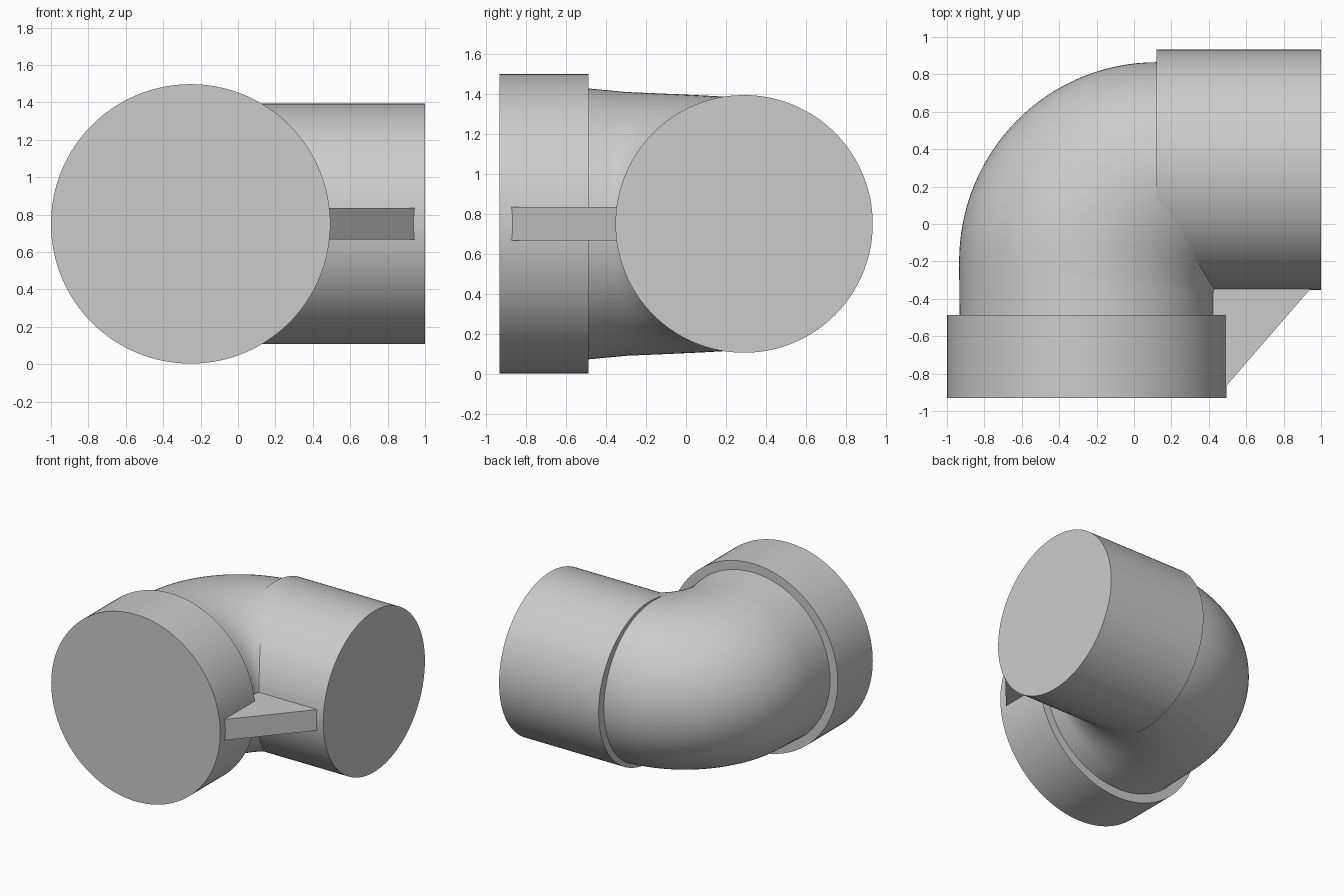
import bpy, bmesh, math
from mathutils import Vector

cube = bpy.data.objects.get("Cube")
if cube:
    bpy.data.objects.remove(cube)

grey = bpy.data.materials.new("light_grey")
grey.use_nodes = True
colour = (0.6, 0.6, 0.6, 1)
grey.diffuse_color = colour
grey.node_tree.nodes["Principled BSDF"].inputs["Base Color"].default_value = colour

SEGMENTS = 128
MID_Z = 0.75


def loft(name, rings, smooth=True):
    """Skin a list of equal-length point rings and cap both ends."""
    bm = bmesh.new()
    loops = [[bm.verts.new(p) for p in ring] for ring in rings]
    n = len(loops[0])
    for a, b in zip(loops, loops[1:]):
        for i in range(n):
            j = (i + 1) % n
            bm.faces.new((a[i], a[j], b[j], b[i]))
    bm.faces.new(loops[0])
    bm.faces.new(loops[-1])
    bmesh.ops.recalc_face_normals(bm, faces=bm.faces)
    mesh = bpy.data.meshes.new(name)
    bm.to_mesh(mesh)
    bm.free()
    mesh.materials.append(grey)
    obj = bpy.data.objects.new(name, mesh)
    bpy.context.collection.objects.link(obj)
    if smooth:
        bpy.ops.object.select_all(action="DESELECT")
        obj.select_set(True)
        bpy.context.view_layer.objects.active = obj
        bpy.ops.object.shade_smooth_by_angle(angle=math.radians(30))
    return obj


def section(outer, inner, half_height):
    """Upright oval spanning two plan points."""
    o, i = Vector((*outer, MID_Z)), Vector((*inner, MID_Z))
    centre, across = (o + i) / 2, (i - o) / 2
    up = Vector((0, 0, half_height))
    turns = [math.tau * k / SEGMENTS for k in range(SEGMENTS)]
    return [centre + across * math.cos(t) + up * math.sin(t) for t in turns]


# Straight sockets
R = 0.747
loft("wide_collar", [section((-1, y), (-1 + 2 * R, y), R) for y in (-0.93, -0.487)])
loft("side_socket", [section((x, 0.932), (x, -0.352), 0.643) for x in (0.12, 1.0)])

# Tapering elbow: wide outer bend, tight inner bend
rings = [section((-0.933, -0.6), (0.427, -0.6), 0.682),
         section((-0.933, -0.487), (0.427, -0.487), 0.676)]
STEPS = 32
for k in range(STEPS + 1):
    f = k / STEPS
    c, s = math.cos(f * math.pi / 2), math.sin(f * math.pi / 2)
    rings.append(section((0.12 - 1.055 * c, -0.2 + 1.065 * s),
                         (0.527 - 0.1 * c, -0.39 + 0.1 * s),
                         0.658 - 0.038 * f))
loft("elbow_bend", rings)

# Triangular brace between the sockets
plan = [(0.45, -0.916), (0.98, -0.304), (0.3, -0.3)]
loft("corner_brace", [[(x, y, z) for x, y in plan] for z in (0.667, 0.834)], smooth=False)
